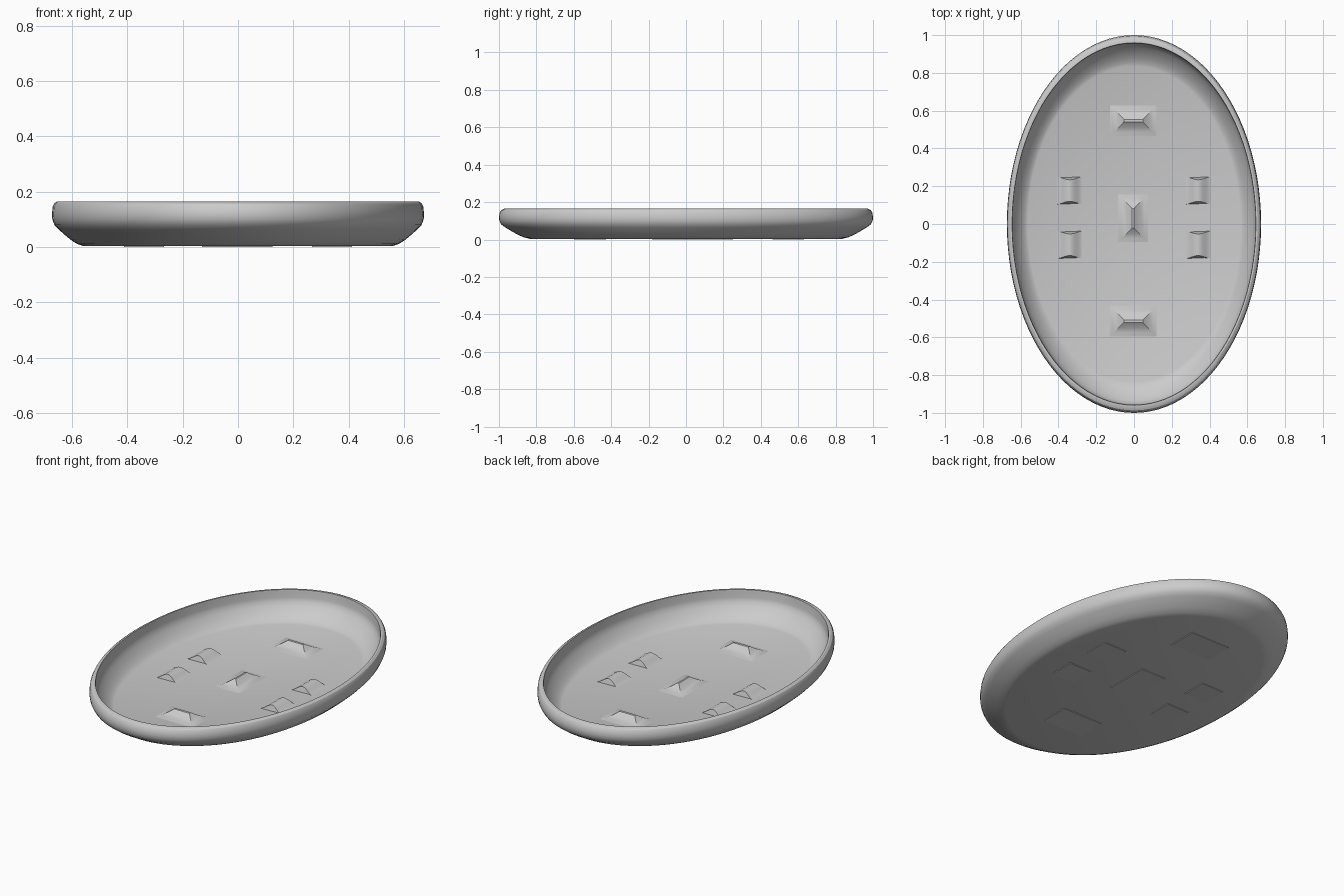
import bpy, math

if "Cube" in bpy.data.objects:
    bpy.data.objects.remove(bpy.data.objects["Cube"])

RX, RY, SEG = 0.673, 1.0, 96


def add_mesh(name, verts, faces, angle=30):
    me = bpy.data.meshes.new(name)
    me.from_pydata(verts, [], faces)
    me.update()
    ob = bpy.data.objects.new(name, me)
    bpy.context.collection.objects.link(ob)
    bpy.ops.object.select_all(action='DESELECT')
    ob.select_set(True)
    bpy.context.view_layer.objects.active = ob
    bpy.ops.object.shade_smooth_by_angle(angle=math.radians(angle))
    return ob


def loft(name, rings, angle=30):
    """Join equal-sized rings of points and cap both ends."""
    n = len(rings[0])
    verts = [p for r in rings for p in r]
    faces = [(k * n + i, k * n + (i + 1) % n, (k + 1) * n + (i + 1) % n, (k + 1) * n + i)
             for k in range(len(rings) - 1) for i in range(n)]
    faces.append(tuple(reversed(range(n))))
    faces.append(tuple((len(rings) - 1) * n + i for i in range(n)))
    return add_mesh(name, verts, faces, angle)


# Oval dish: profile of (fraction of the oval, height), outside up and inside down
profile = [(0.835, 0.004), (0.865, 0.011), (0.90, 0.026), (0.935, 0.046), (0.965, 0.064),
           (0.987, 0.08), (0.998, 0.10), (1.0, 0.12), (0.996, 0.145), (0.987, 0.158),
           (0.972, 0.165), (0.959, 0.165),
           (0.957, 0.155), (0.956, 0.12), (0.95, 0.10), (0.935, 0.08), (0.91, 0.055),
           (0.88, 0.032), (0.855, 0.019), (0.835, 0.013)]
circle = [2 * math.pi * i / SEG for i in range(SEG)]
loft("dish", [[(RX * r * math.cos(a), RY * r * math.sin(a), z) for a in circle]
              for r, z in profile])


# Hipped ridges with slightly hollow slopes
def hipped_ridge(name, cx, cy, base, top, z1=0.05):
    z0 = 0.012
    rings = []
    for t, h in [(0, None), (0, 0), (0.3, 0.17), (0.6, 0.45), (0.85, 0.77), (1, 1)]:
        hx = base[0] + (top[0] - base[0]) * t
        hy = base[1] + (top[1] - base[1]) * t
        z = 0 if h is None else z0 + (z1 - z0) * h
        rings.append([(cx + sx * hx, cy + sy * hy, z)
                      for sx, sy in ((-1, -1), (1, -1), (1, 1), (-1, 1))])
    loft(name, rings)


for label, y in (("back", 0.547), ("front", -0.514)):
    hipped_ridge("ridge_" + label, -0.003, y, (0.127, 0.085), (0.05, 0.007))
hipped_ridge("ridge_centre", -0.005, 0.03, (0.082, 0.13), (0.005, 0.052))


# Small arched bumps whose ends lean inward toward the crown
def arched_bump(name, cx, cy, hw=0.072, hl=0.073, rise=0.03):
    n = 16
    section = [(-hw, 0.0, 0.0)]
    for i in range(n + 1):
        u = -1 + 2 * i / n
        h = 0.5 + 0.5 * math.cos(math.pi * u)
        section.append((hw * u, 0.012 + rise * h, 0.016 * h))
    section.append((hw, 0.0, 0.0))
    loft(name, [[(cx + x, cy + s * (hl - inset), z) for x, z, inset in section]
                for s in (1, -1)])


for sx, side in ((-1, "left"), (1, "right")):
    for y, label in ((0.177, "back"), (-0.11, "front")):
        arched_bump(f"bump_{label}_{side}", 0.34 * sx, y)
